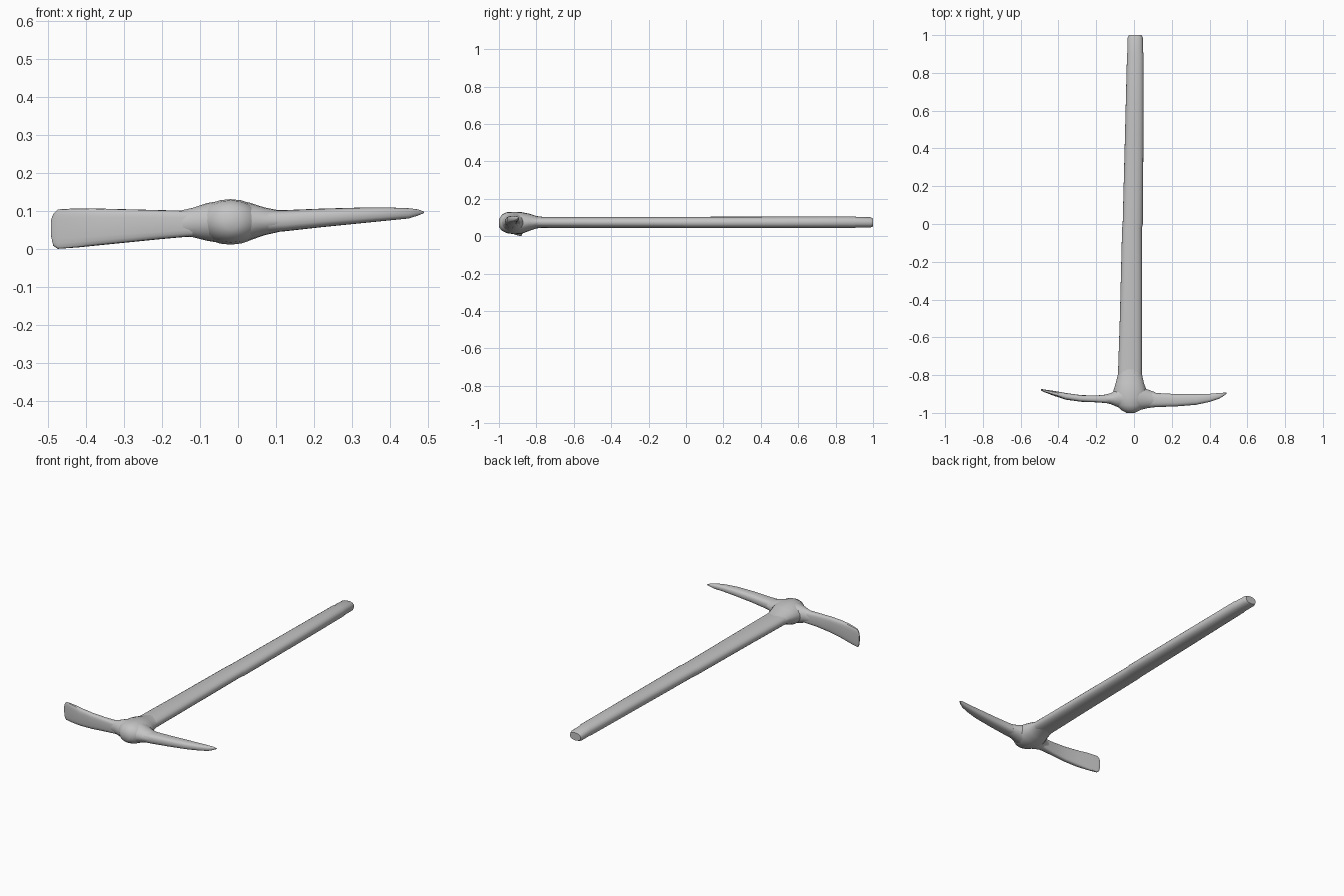
import bpy, bmesh, math

steel = bpy.data.materials.new("plain grey")
steel.diffuse_color = (0.55, 0.55, 0.55, 1)


def loft(name, axis, sections, power=1.0, sides=20):
    """Skin rounded sections (position, side min, side max, z min, z max) along x or y."""
    bm = bmesh.new()
    rings = []
    for p, a0, a1, z0, z1 in sections:
        ring = []
        for i in range(sides):
            t = 2 * math.pi * i / sides
            c, s = math.cos(t), math.sin(t)
            c = math.copysign(abs(c) ** power, c)
            s = math.copysign(abs(s) ** power, s)
            a = (a0 + a1) / 2 + c * (a1 - a0) / 2
            z = (z0 + z1) / 2 + s * (z1 - z0) / 2
            ring.append(bm.verts.new((p, a, z) if axis == "x" else (a, p, z)))
        rings.append(ring)
    for r, q in zip(rings, rings[1:]):
        for i in range(sides):
            j = (i + 1) % sides
            bm.faces.new((r[i], r[j], q[j], q[i]))
    bm.faces.new(rings[0])
    bm.faces.new(rings[-1])
    bmesh.ops.recalc_face_normals(bm, faces=bm.faces)
    mesh = bpy.data.meshes.new(name)
    bm.to_mesh(mesh)
    bm.free()
    mesh.materials.append(steel)
    obj = bpy.data.objects.new(name, mesh)
    bpy.context.collection.objects.link(obj)
    bpy.context.view_layer.objects.active = obj
    obj.select_set(True)
    bpy.ops.object.shade_smooth_by_angle(angle=math.radians(40))
    obj.select_set(False)
    return obj


# Long handle, tapering away from the head, with a slightly narrower end grip
loft("handle", "y", [
    (-0.80, -0.085, 0.042, 0.045, 0.104),
    (-0.50, -0.075, 0.042, 0.044, 0.104),
    (-0.02, -0.063, 0.042, 0.043, 0.104),
    (0.00, -0.060, 0.047, 0.043, 0.104),
    (0.50, -0.047, 0.050, 0.043, 0.105),
    (0.90, -0.037, 0.051, 0.044, 0.106),
    (0.91, -0.035, 0.048, 0.046, 0.104),
    (0.985, -0.034, 0.047, 0.046, 0.102),
    (1.00, -0.027, 0.040, 0.052, 0.095)], 0.85)

# Socket swelling from the handle around the head
loft("socket", "y", [
    (-1.00, -0.040, 0.005, 0.050, 0.090),
    (-0.985, -0.068, 0.035, 0.030, 0.115),
    (-0.96, -0.092, 0.055, 0.017, 0.128),
    (-0.92, -0.110, 0.070, 0.011, 0.131),
    (-0.88, -0.108, 0.066, 0.013, 0.129),
    (-0.84, -0.096, 0.052, 0.028, 0.121),
    (-0.80, -0.086, 0.043, 0.042, 0.108),
    (-0.76, -0.083, 0.041, 0.046, 0.103)])

# Lens-shaped collar blending the socket into both arms
loft("collar", "x", [
    (-0.16, -0.945, -0.905, 0.032, 0.099),
    (-0.12, -0.955, -0.895, 0.031, 0.108),
    (-0.08, -0.972, -0.865, 0.021, 0.121),
    (-0.02, -0.992, -0.840, 0.011, 0.131),
    (0.03, -0.985, -0.855, 0.022, 0.122),
    (0.07, -0.975, -0.875, 0.036, 0.109),
    (0.11, -0.970, -0.890, 0.045, 0.101)])

# Broad flat blade, curving back and thinning to its cutting edge
loft("blade", "x", [
    (-0.493, -0.880, -0.874, 0.035, 0.075),
    (-0.487, -0.884, -0.874, 0.008, 0.092),
    (-0.475, -0.890, -0.876, 0.000, 0.104),
    (-0.42, -0.911, -0.884, 0.004, 0.107),
    (-0.36, -0.930, -0.895, 0.010, 0.106),
    (-0.28, -0.941, -0.906, 0.018, 0.104),
    (-0.20, -0.944, -0.908, 0.026, 0.102),
    (-0.12, -0.950, -0.900, 0.033, 0.100)], 0.6)

# Slim pointed pick arm
loft("pick", "x", [
    (0.08, -0.972, -0.885, 0.043, 0.102),
    (0.12, -0.969, -0.895, 0.046, 0.102),
    (0.22, -0.966, -0.900, 0.057, 0.106),
    (0.33, -0.957, -0.900, 0.068, 0.109),
    (0.40, -0.942, -0.899, 0.075, 0.109),
    (0.45, -0.925, -0.895, 0.080, 0.107),
    (0.475, -0.910, -0.893, 0.088, 0.104),
    (0.49, -0.898, -0.893, 0.094, 0.098)], 0.75)
